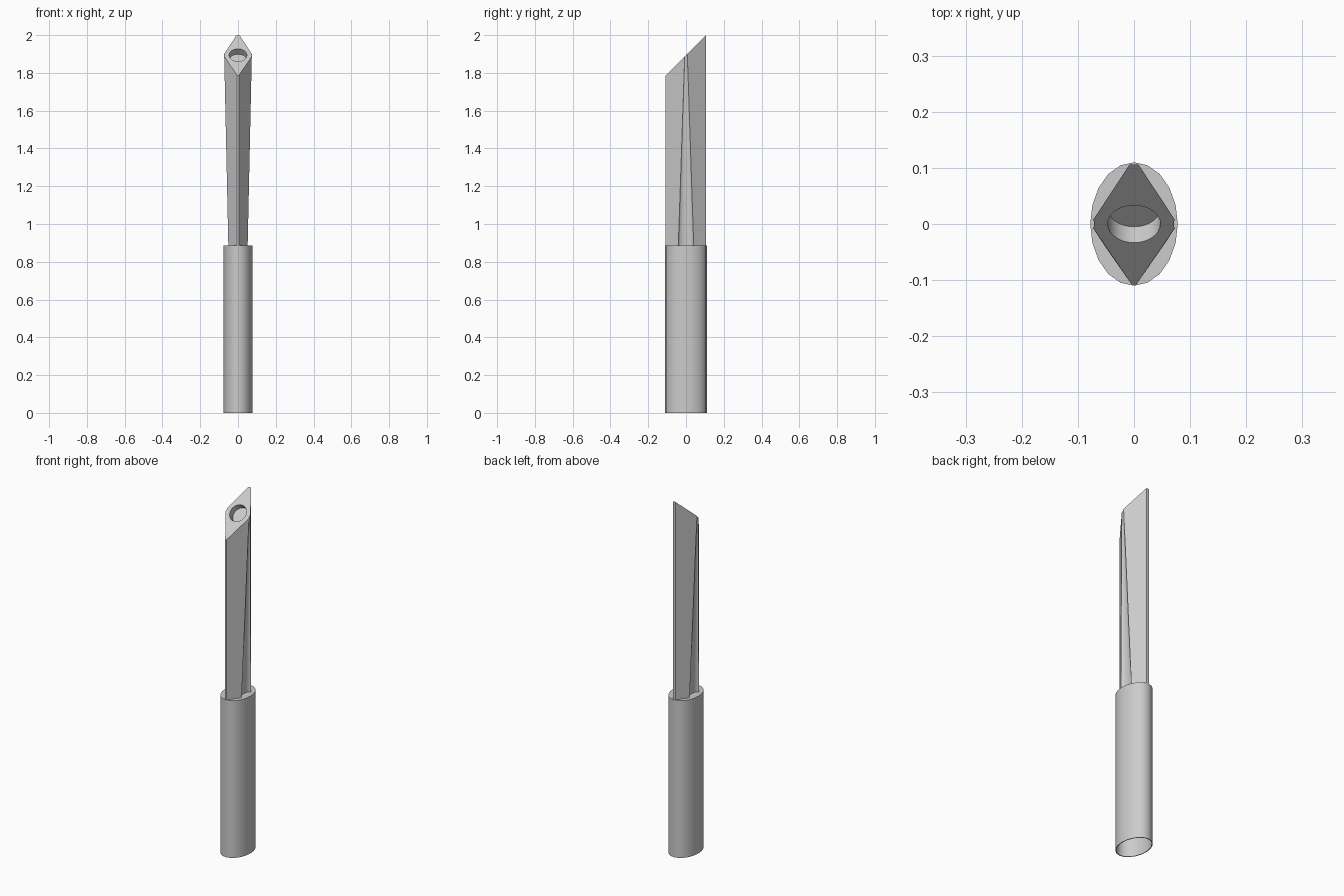
import bpy, bmesh, math

cube = bpy.data.objects.get("Cube")
if cube:
    bpy.data.objects.remove(cube, do_unlink=True)

grey = bpy.data.materials.new("plain_grey")
grey.use_nodes = True
colour = (0.6, 0.6, 0.6, 1)
grey.diffuse_color = colour
grey.node_tree.nodes["Principled BSDF"].inputs["Base Color"].default_value = colour


def loft(name, rings, cap_start=True, cap_end=True):
    """Skin a stack of closed rings, each with the same number of points."""
    bm = bmesh.new()
    loops = [[bm.verts.new(p) for p in ring] for ring in rings]
    n = len(loops[0])
    for low, high in zip(loops, loops[1:]):
        for i in range(n):
            j = (i + 1) % n
            bm.faces.new((low[i], low[j], high[j], high[i]))
    if cap_start:
        bm.faces.new(loops[0][::-1])
    if cap_end:
        bm.faces.new(loops[-1])
    bmesh.ops.recalc_face_normals(bm, faces=bm.faces)
    mesh = bpy.data.meshes.new(name)
    bm.to_mesh(mesh)
    bm.free()
    mesh.materials.append(grey)
    obj = bpy.data.objects.new(name, mesh)
    bpy.context.collection.objects.link(obj)
    return obj


def smooth(obj):
    bpy.ops.object.select_all(action="DESELECT")
    obj.select_set(True)
    bpy.context.view_layer.objects.active = obj
    bpy.ops.object.shade_smooth_by_angle(angle=math.radians(30))


# Oval handle: outer skin, closed top, hollow from below
def oval(rx, ry, z, sides=20):
    steps = [2 * math.pi * i / sides for i in range(sides)]
    return [(rx * math.cos(a), ry * math.sin(a), z) for a in steps]


RX, RY, WALL, TOP = 0.078, 0.11, 0.004, 0.885
handle = loft("handle", [
    oval(RX - WALL, RY - WALL, TOP - 0.01),
    oval(RX - WALL, RY - WALL, 0),
    oval(RX, RY, 0),
    oval(RX, RY, TOP),
])
smooth(handle)


# Diamond blade section with a hollow groove on each side corner
def blade_section(edge_x, half_width, depth, steps=10):
    side = [(0.004, -0.108)]
    for i in range(steps + 1):
        a = math.pi * (i / steps - 0.5)
        side.append((edge_x - depth * math.cos(a), half_width * math.sin(a)))
    side.append((0.008, 0.106))
    return side + [(-x, y) for x, y in reversed(side)]


MID = 1.894
bottom = [(x, y, TOP - 0.005) for x, y in blade_section(0.051, 0.041, 0.02)]
top = [(x, y, MID + y) for x, y in blade_section(0.073, 0.007, 0.002)]
blade = loft("blade", [bottom, top])

# Round socket sunk square into the slanted tip
bpy.ops.mesh.primitive_cylinder_add(vertices=32, radius=0.047, depth=0.08,
                                    location=(0, 0, MID),
                                    rotation=(math.radians(45), 0, 0))
cutter = bpy.context.object
cutter.name = "socket_cutter"
cutter.hide_render = True
cutter.data.materials.append(grey)
cut = blade.modifiers.new("socket", "BOOLEAN")
cut.operation = "DIFFERENCE"
cut.solver = "EXACT"
cut.object = cutter
bpy.context.view_layer.objects.active = blade
bpy.ops.object.modifier_apply(modifier=cut.name)
bpy.data.objects.remove(cutter, do_unlink=True)
smooth(blade)
